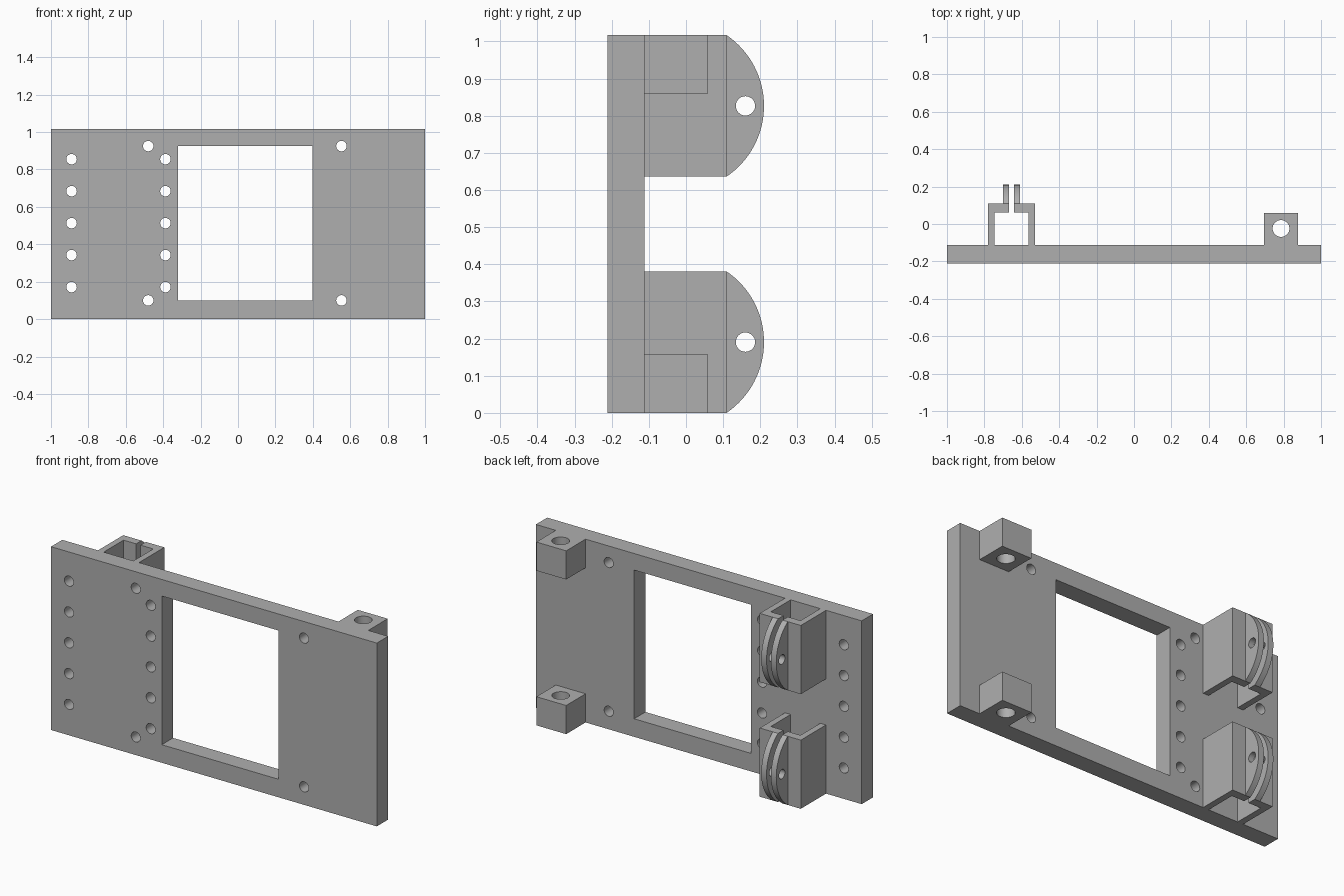
import bpy, bmesh, math
from mathutils import Vector, Matrix

if "Cube" in bpy.data.objects:
    bpy.data.objects.remove(bpy.data.objects["Cube"], do_unlink=True)

H = 1.017            # plate height
BACK = -0.112        # rear face of the plate
CX = -0.655          # centre line of the clamp brackets

grey = bpy.data.materials.new("grey plastic")
grey.use_nodes = True
grey.diffuse_color = (0.43, 0.43, 0.43, 1)
grey.node_tree.nodes["Principled BSDF"].inputs["Base Color"].default_value = (0.43, 0.43, 0.43, 1)


def finish(name, bm):
    bmesh.ops.recalc_face_normals(bm, faces=bm.faces)
    mesh = bpy.data.meshes.new(name)
    bm.to_mesh(mesh)
    bm.free()
    mesh.materials.append(grey)
    obj = bpy.data.objects.new(name, mesh)
    bpy.context.collection.objects.link(obj)
    return obj


def prism(name, points, offset):
    """Extrude a closed profile along an offset."""
    bm = bmesh.new()
    face = bm.faces.new([bm.verts.new(p) for p in points])
    side = bmesh.ops.extrude_face_region(bm, geom=[face])["geom"]
    verts = [v for v in side if isinstance(v, bmesh.types.BMVert)]
    bmesh.ops.translate(bm, verts=verts, vec=offset)
    return finish(name, bm)


def box(name, x0, x1, y0, y1, z0, z1):
    corners = [(x0, y0, z0), (x1, y0, z0), (x1, y1, z0), (x0, y1, z0)]
    return prism(name, corners, (0, 0, z1 - z0))


def add_drill(bm, centre, radius, depth, axis):
    turn = Vector((0, 0, 1)).rotation_difference(Vector(axis)).to_matrix().to_4x4()
    bmesh.ops.create_cone(bm, cap_ends=True, segments=32, radius1=radius, radius2=radius,
                          depth=depth, matrix=Matrix.Translation(centre) @ turn)


def cut(obj, cutter):
    """Subtract the cutter, then discard it."""
    cutter.hide_render = True
    mod = obj.modifiers.new("cut", "BOOLEAN")
    mod.operation, mod.solver, mod.object = "DIFFERENCE", "EXACT", cutter
    bpy.ops.object.select_all(action="DESELECT")
    bpy.context.view_layer.objects.active = obj
    obj.select_set(True)
    bpy.ops.object.modifier_apply(modifier=mod.name)
    bpy.data.objects.remove(cutter, do_unlink=True)


def smooth_bores(obj):
    bpy.ops.object.select_all(action="DESELECT")
    bpy.context.view_layer.objects.active = obj
    obj.select_set(True)
    bpy.ops.object.shade_smooth_by_angle(angle=math.radians(30))


# Mounting plate with its window and screw holes
plate = box("mounting_plate", -1, 1, -0.211, BACK, 0, H)
cut(plate, box("window_cutter", -0.32, 0.397, -0.4, 0.1, 0.1, 0.925))
drills = bmesh.new()
holes = [(x, 0.171 * i) for x in (-0.89, -0.388) for i in range(1, 6)]
holes += [(x, z) for x in (-0.48, 0.553) for z in (0.1, 0.925)]
for x, z in holes:
    add_drill(drills, (x, -0.16, z), 0.028, 0.4, (0, 1, 0))
cut(plate, finish("screw_hole_cutter", drills))
smooth_bores(plate)

# Bored square lugs at the left rear corners
for level, z in (("lower", 0), ("upper", H - 0.159)):
    lug = box(level + "_lug", 0.695, 0.878, BACK, 0.058, z, z + 0.159)
    drill = bmesh.new()
    add_drill(drill, (0.786, -0.024, z + 0.08), 0.045, 0.6, (0, 0, 1))
    cut(lug, finish("lug_cutter", drill))
    smooth_bores(lug)

# Split clamp brackets: mirrored L-shaped walls carrying curved ears
TALL = 0.381
wall = [(0.126, BACK), (0.126, 0.109), (0.0135, 0.109), (0.0135, 0.062), (0.091, 0.062), (0.091, BACK)]
half, rise = TALL / 2, 0.101
radius = (half ** 2 + rise ** 2) / (2 * rise)
sweep = math.asin(half / radius)
arc = [sweep * (i / 16 - 1) for i in range(33)]
for level, z in (("lower", 0), ("upper", H - TALL)):
    for side, s in (("left", 1), ("right", -1)):
        prism(f"{level}_{side}_clamp_wall", [(CX + s * x, y, z) for x, y in wall], (0, 0, TALL))
        ear = prism(f"{level}_{side}_clamp_ear",
                    [(CX + s * 0.0135, 0.21 - radius + radius * math.cos(a),
                      z + half + radius * math.sin(a)) for a in arc], (s * 0.0325, 0, 0))
        drill = bmesh.new()
        add_drill(drill, (CX, 0.16, z + half), 0.026, 0.4, (1, 0, 0))
        cut(ear, finish("ear_cutter", drill))
        smooth_bores(ear)
